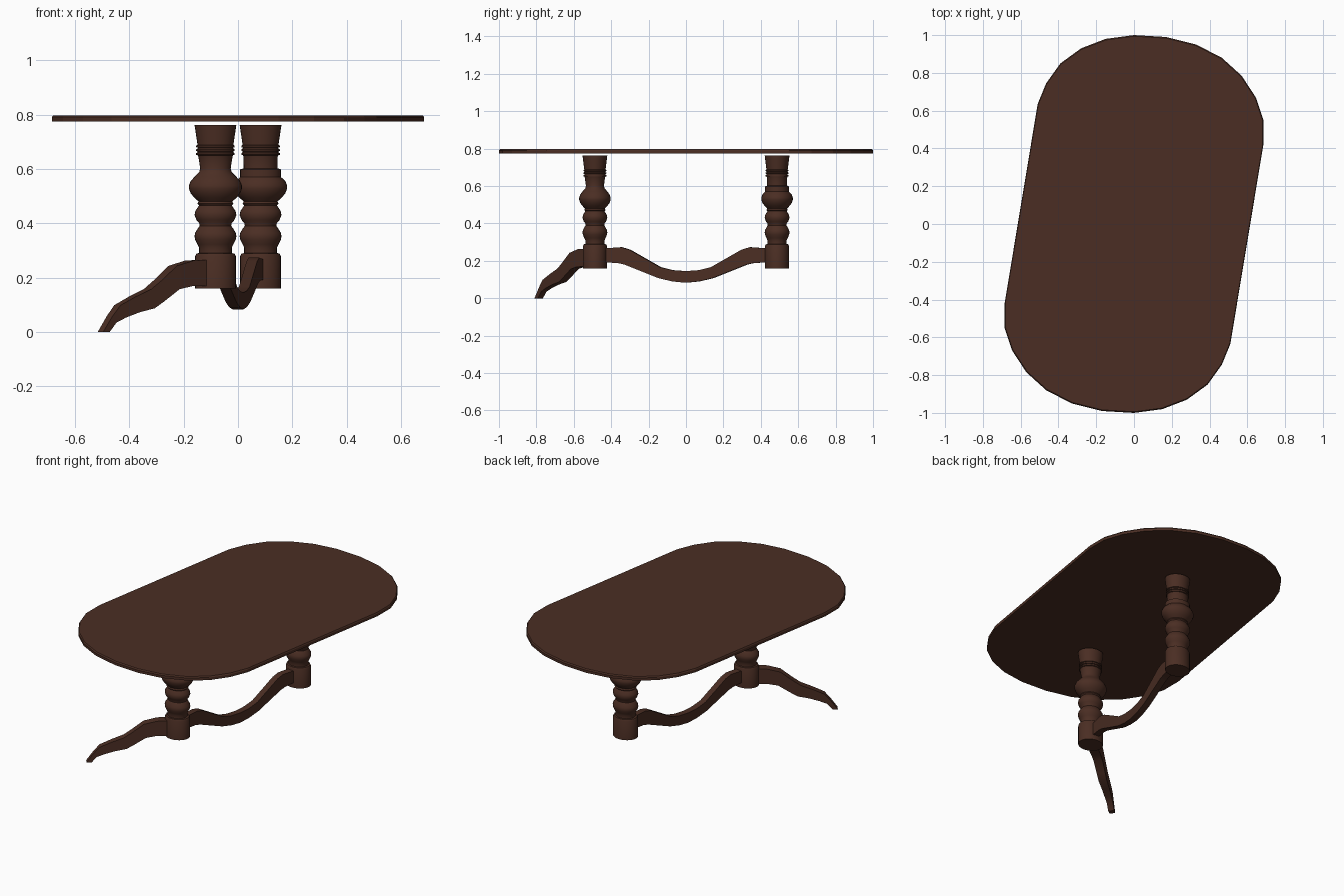
import bpy, bmesh, math

if "Cube" in bpy.data.objects:
    bpy.data.objects.remove(bpy.data.objects["Cube"])

wood = bpy.data.materials.new("dark brown wood")
wood.diffuse_color = (0.07, 0.027, 0.017, 1)
wood.use_nodes = True
wood.node_tree.nodes["Principled BSDF"].inputs["Base Color"].default_value = wood.diffuse_color


def make(name, verts, faces, smooth=None):
    me = bpy.data.meshes.new(name)
    me.from_pydata(verts, [], faces)
    bm = bmesh.new()
    bm.from_mesh(me)
    bmesh.ops.recalc_face_normals(bm, faces=bm.faces)
    bm.to_mesh(me)
    bm.free()
    me.materials.append(wood)
    ob = bpy.data.objects.new(name, me)
    bpy.context.collection.objects.link(ob)
    if smooth:
        bpy.ops.object.select_all(action='DESELECT')
        ob.select_set(True)
        bpy.context.view_layer.objects.active = ob
        bpy.ops.object.shade_smooth_by_angle(angle=math.radians(smooth))
    return ob


def loft(name, rings, smooth=None):
    """Join equal-sized closed rings and cap both ends."""
    n = len(rings[0])
    verts = [v for r in rings for v in r]
    faces = [(k*n + i, k*n + (i+1) % n, (k+1)*n + (i+1) % n, (k+1)*n + i)
             for k in range(len(rings)-1) for i in range(n)]
    faces += [tuple(range(n)), tuple(range(len(verts)-n, len(verts)))]
    return make(name, verts, faces, smooth)


# table top: skewed oval, point-symmetric, slightly chamfered upper edge
half = [(.685, .42), (.685, .55), (.645, .67), (.57, .785), (.465, .88),
        (.33, .95), (.17, .99), (0, 1), (-.15, .98), (-.28, .93),
        (-.39, .85), (-.465, .745), (-.51, .635)]
# the two 'middle' end points close each half
outline = half + [(-x, -y) for x, y in half]
loft("table_top", [[(x*s, y*s, z) for x, y in outline]
                   for z, s in ((.774, 1), (.79, 1), (.797, .994))])

# turned columns: (radius, height), slightly oval in plan
lower = [(.075, .16), (.075, .278), (.070, .288), (.060, .290), (.060, .310),
         (.066, .322), (.075, .340), (.077, .352), (.075, .364), (.064, .382),
         (.058, .390), (.060, .400), (.070, .412), (.077, .430), (.074, .445),
         (.064, .460), (.060, .466), (.066, .472), (.062, .480), (.078, .494),
         (.091, .510), (.098, .528), (.098, .538), (.091, .555)]
front_neck = [(.076, .572), (.060, .588), (.056, .602)]
back_neck = [(.075, .570), (.075, .598), (.062, .602)]
upper = [(.063, .645)]
for z in (.655, .669, .683):
    upper += [(.065, z-.005), (.071, z-.003), (.071, z+.003), (.066, z+.005)]
upper += [(.077, .762)]
N = 28


def column(name, cx, cy, neck):
    rings = [[(cx + r*math.cos(2*math.pi*i/N), cy + .86*r*math.sin(2*math.pi*i/N), z)
              for i in range(N)] for r, z in lower + neck + upper]
    loft(name, rings, 35)


column("front_column", -.083, -.487, front_neck)
column("back_column", .083, .487, back_neck)


def slab(name, origin, direction, top, bottom, widths):
    """Curved plank: top and bottom lines of (distance, height) along a direction."""
    ox, oy = origin
    dx, dy = direction
    rings = []
    for (a, za), (b, zb), w in zip(top, bottom, widths):
        rings.append([(ox + dx*s - dy*t, oy + dy*s + dx*t, z)
                      for s, z, t in ((a, za, w), (a, za, -w), (b, zb, -w), (b, zb, w))])
    loft(name, rings, 30)


# sagging stretcher between the columns
st = [(-.46, .265), (-.345, .273), (-.30, .260), (-.136, .166), (-.07, .150), (0, .145)]
sb = [(-.46, .192), (-.365, .189), (-.325, .180), (-.146, .108), (-.07, .090), (0, .083)]
mirror = lambda p: p + [(-s, z) for s, z in p[-2::-1]]
k = 1.0145
scale = lambda p: [(s*k, z) for s, z in p]
slab("stretcher", (0, 0), (.168, .9858), scale(mirror(st)), scale(mirror(sb)), [.02]*11)

# scrolled foot leg, lines given as front-view x and height
lt = [(-.10, .267), (-.18, .262), (-.24, .243), (-.295, .19), (-.333, .157),
      (-.388, .13), (-.444, .098), (-.473, .057), (-.506, .0)]
lb = [(-.10, .17), (-.185, .168), (-.23, .157), (-.285, .113), (-.32, .087),
      (-.375, .072), (-.423, .053), (-.457, .035), (-.482, .0)]
along = lambda p: [((-.083 - x)/.807, z) for x, z in p]
slab("foot_leg", (-.083, -.487), (-.807, -.59), along(lt), along(lb),
     [.027, .027, .026, .025, .024, .022, .02, .018, .017])
